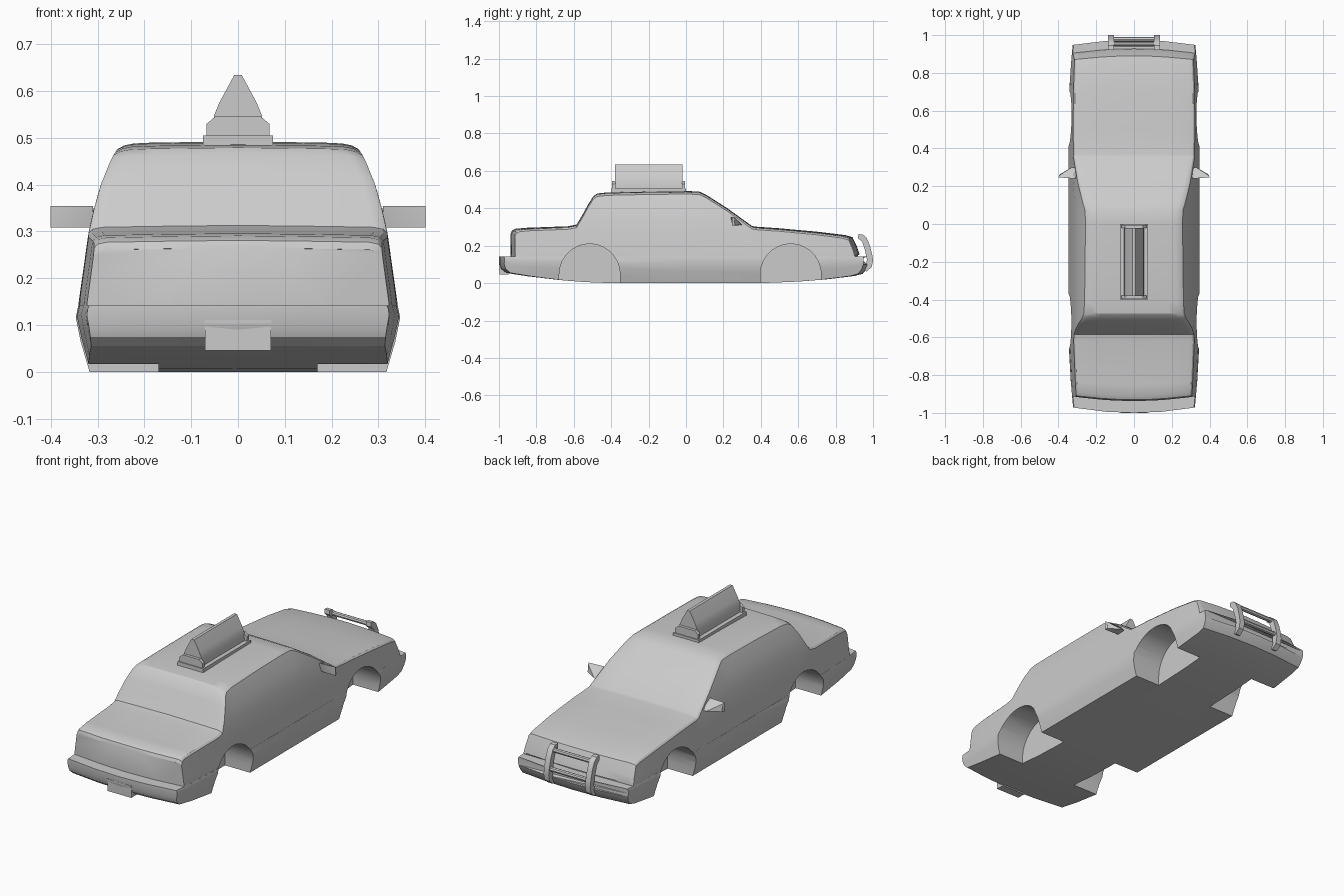
import bpy, bmesh, math

if "Cube" in bpy.data.objects:
    bpy.data.objects.remove(bpy.data.objects["Cube"])


def finish(name, bm, angle=28):
    bmesh.ops.recalc_face_normals(bm, faces=bm.faces)
    me = bpy.data.meshes.new(name)
    bm.to_mesh(me)
    bm.free()
    ob = bpy.data.objects.new(name, me)
    bpy.context.collection.objects.link(ob)
    smooth(ob, angle)
    return ob


def smooth(ob, angle):
    bpy.ops.object.select_all(action='DESELECT')
    ob.select_set(True)
    bpy.context.view_layer.objects.active = ob
    bpy.ops.object.shade_smooth_by_angle(angle=math.radians(angle))


def loft(name, rings):
    bm = bmesh.new()
    vs = [[bm.verts.new(p) for p in r] for r in rings]
    n = len(vs[0])
    for a, b in zip(vs, vs[1:]):
        for i in range(n):
            j = (i + 1) % n
            bm.faces.new((a[i], a[j], b[j], b[i]))
    caps = [bm.faces.new(vs[0]), bm.faces.new(vs[-1])]
    bmesh.ops.triangulate(bm, faces=caps)
    return finish(name, bm)


def prism(name, prof, a, b, axis='x'):
    def put(p, t):
        return (t, p[0], p[1]) if axis == 'x' else (p[0], t, p[1])
    bm = bmesh.new()
    ra, rb = ([bm.verts.new(put(p, t)) for p in prof] for t in (a, b))
    for i in range(len(prof)):
        j = (i + 1) % len(prof)
        bm.faces.new((ra[i], ra[j], rb[j], rb[i]))
    bm.faces.new(ra)
    bm.faces.new(rb)
    return finish(name, bm)


def rect(x0, x1, z0, z1):
    return [(x0, z0), (x1, z0), (x1, z1), (x0, z1)]


def boolean(ob, other, op):
    m = ob.modifiers.new(op, 'BOOLEAN')
    m.operation, m.object, m.solver = op, other, 'EXACT'
    bpy.context.view_layer.objects.active = ob
    bpy.ops.object.modifier_apply(modifier=m.name)
    bpy.data.objects.remove(other)


# Half width of the car side at a given height
SIDE = [(0, .317), (.05, .333), (.12, .347), (.145, .345), (.2, .337), (.3, .323),
        (.36, .309), (.42, .291), (.46, .272), (.49, .252)]


def side(z):
    for (z0, w0), (z1, w1) in zip(SIDE, SIDE[1:]):
        if z <= z1:
            return w0 + (w1 - w0) * (z - z0) / (z1 - z0)
    return SIDE[-1][1]


def ring(y, half):
    # Taper and bow the section toward both ends of the car, then mirror it
    k = max(0, (abs(y) - .5) / .5)
    e = 1 - .07 * k * k
    pts = [(x * e, z) for x, z in half]
    pts += [(-x, z) for x, z in reversed(pts[1:-1])]
    bow = max(0, (abs(y) - .6) / .4) * .03
    return [(x, y - math.copysign(bow, y) * (x / .33) ** 2, z) for x, z in pts]


# Lower hull with both bumpers: station y, underside z
def low_half(zb, zt=.142):
    h = zt - zb
    w = side(zb)
    return [(0, zb), (.16, zb), (w, zb), (side(zb + .45 * h), zb + .45 * h),
            (side(zb + .82 * h), zb + .82 * h), (side(zt) - .004, zt), (.16, zt), (0, zt)]


LOW = [(-1, .1), (-.99, .075), (-.965, .055), (-.85, .037), (-.68, .017), (-.55, .006), (-.4, 0),
       (0, 0), (.4, 0), (.6, .008), (.75, .02), (.9, .038), (.945, .05), (.965, .075), (.975, .1)]
body = loft("car_body", [ring(y, low_half(z)) for y, z in LOW])

# Upper body: station y, top z
def up_half(zt):
    base, edge = .12, zt - .013
    half = [(0, base), (.16, base)]
    for t in (0, .2, .4, .6, .8, 1):
        z = base + t * (edge - base)
        half.append((side(z) - .004, z))
    w = side(zt)
    return half + [(w - .01, zt - .005), (w - .03, zt - .001), (.18, zt + .001), (.09, zt + .002), (0, zt + .003)]


UP = [(-.937, .262), (-.93, .278), (-.91, .288), (-.85, .293), (-.63, .301), (-.585, .31), (-.555, .36),
      (-.525, .415), (-.495, .462), (-.475, .476), (-.42, .482), (-.2, .487), (0, .489), (.07, .487),
      (.11, .468), (.22, .398), (.352, .303), (.37, .299), (.5, .29), (.7, .272), (.85, .254), (.89, .243),
      (.915, .19), (.928, .15)]
upper = loft("upper_body", [ring(y, up_half(z)) for y, z in UP])
boolean(body, upper, 'UNION')

# Wheel wells
for yc in (-.515, .56):
    for s in (-1, 1):
        arch = [(yc + .163 * math.cos(math.pi * i / 14), .045 + .165 * math.sin(math.pi * i / 14))
                for i in range(15)]
        well = prism("wheel_well", [(yc + .163, -.1)] + arch + [(yc - .163, -.1)], s * .17, s * .5)
        boolean(body, well, 'DIFFERENCE')
smooth(body, 28)

# Number plate
prism("rear_plate", rect(-.07, .07, .046, .106), -.996, -.95, 'y')
prism("plate_ledge", rect(-.072, .072, .104, .111), -1.0, -.95, 'y')

# Wing mirrors
for s in (-1, 1):
    bm = bmesh.new()
    vs = [(.31, .25, .308), (.4, .247, .308), (.4, .247, .354), (.31, .24, .354),
          (.395, .262, .31), (.395, .257, .35), (.33, .3, .31), (.325, .262, .35), (.3, .3, .31)]
    for x, y, z in vs:
        bm.verts.new((s * x, y, z))
    bmesh.ops.convex_hull(bm, input=bm.verts)
    finish("wing_mirror", bm)

# Roof sign
prism("sign_base", rect(-.075, .075, .478, .505), -.4, 0, 'y')
for y0 in (-.395, -.022):
    prism("sign_end", [(-.067, .5), (.067, .5), (.067, .53), (.048, .546), (-.048, .546), (-.067, .53)],
          y0, y0 + .017, 'y')
prism("sign_box", [(-.053, .5), (.053, .5), (.051, .548), (.039, .577), (.008, .634),
                   (-.008, .634), (-.039, .577), (-.051, .548)], -.38, -.02, 'y')

# Push bar
bar = [(.922, .262), (.945, .26), (.965, .243), (.982, .205), (.995, .155), (1, .12), (.993, .085), (.965, .062),
       (.945, .07), (.965, .1), (.967, .13), (.957, .175), (.942, .22), (.92, .24)]
for s in (-1, 1):
    prism("push_bar_upright", bar, s * .107, s * .137)
for y, z in ((.953, .236), (.978, .145)):
    prism("push_bar_rail", [(y + .012 * math.cos(i * math.pi / 4), z + .012 * math.sin(i * math.pi / 4))
                            for i in range(8)], -.11, .11)
